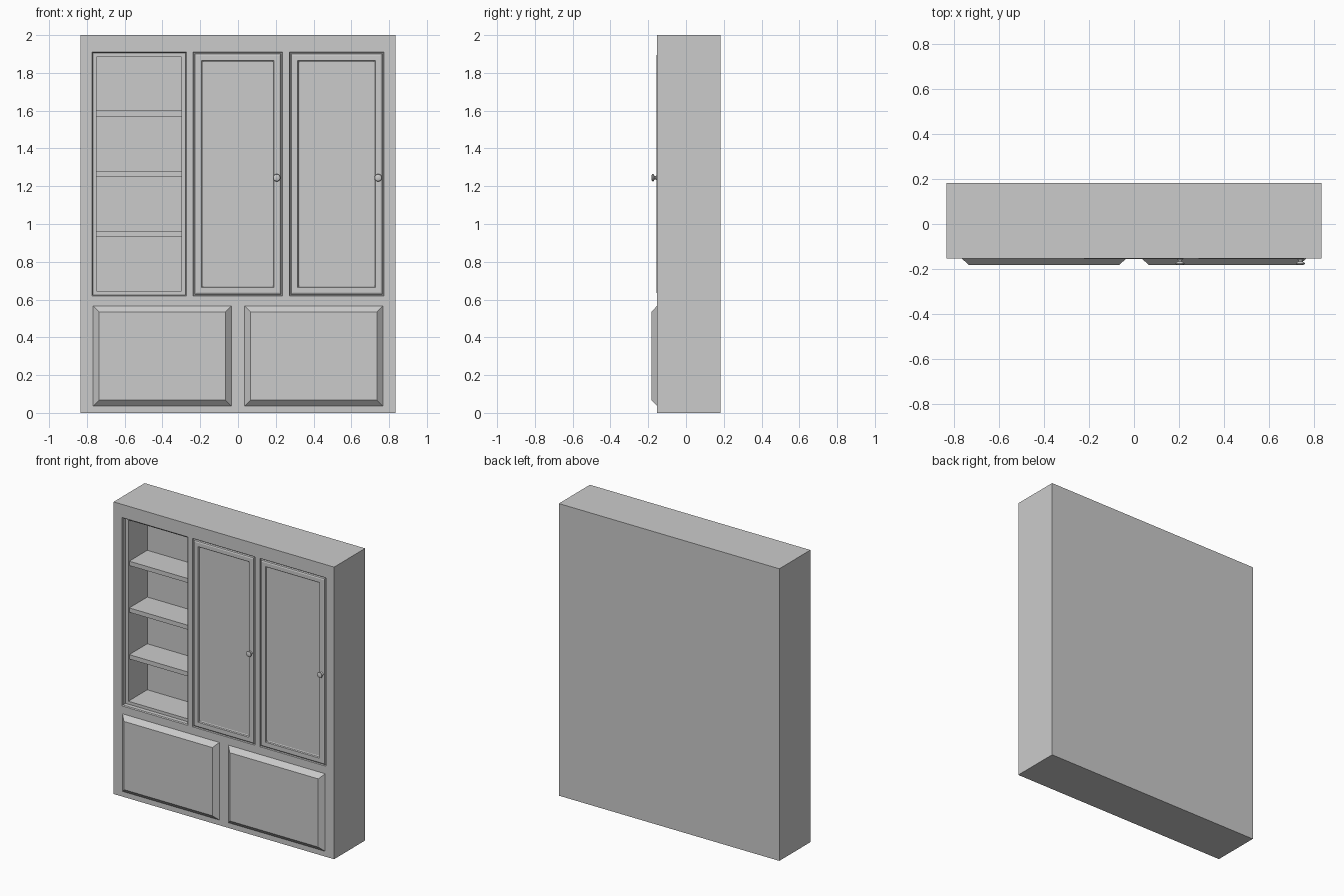
import bpy, bmesh, math
from mathutils import Vector

if "Cube" in bpy.data.objects:
    bpy.data.objects.remove(bpy.data.objects["Cube"])

FRONT, BACK = -0.153, 0.183


def finish(name, bm):
    bmesh.ops.remove_doubles(bm, verts=bm.verts, dist=1e-5)
    bmesh.ops.recalc_face_normals(bm, faces=bm.faces)
    me = bpy.data.meshes.new(name)
    bm.to_mesh(me)
    bm.free()
    ob = bpy.data.objects.new(name, me)
    bpy.context.collection.objects.link(ob)
    return ob


def nested(bm, rect, steps):
    """Stepped rectangular moulding: each step is (inset, depth behind the front); last loop is capped."""
    x0, x1, z0, z1 = rect
    loops = []
    for i, d in steps:
        y = FRONT + d
        loops.append([bm.verts.new(p) for p in ((x0 + i, y, z0 + i), (x1 - i, y, z0 + i),
                                                (x1 - i, y, z1 - i), (x0 + i, y, z1 - i))])
    for a, b in zip(loops, loops[1:]):
        for k in range(4):
            n = (k + 1) % 4
            bm.faces.new((a[k], a[n], b[n], b[k]))
    bm.faces.new(loops[-1])


def box(name, x0, x1, y0, y1, z0, z1):
    bm = bmesh.new()
    bmesh.ops.create_cube(bm, size=1)
    for v in bm.verts:
        v.co = Vector(((x0 + x1) / 2 + v.co.x * (x1 - x0), (y0 + y1) / 2 + v.co.y * (y1 - y0),
                       (z0 + z1) / 2 + v.co.z * (z1 - z0)))
    return finish(name, bm)


# Cabinet body: front grid with one shelf niche and two framed doors
NICHE = [(0, 0), (0.005, 0.006), (0.005, 0.035), (0.025, 0.035), (0.025, 0.24)]
DOOR = [(0, 0), (0.002, 0.010), (0.007, 0.010), (0.010, 0), (0.018, -0.003), (0.044, -0.003),
        (0.047, 0.006), (0.053, 0.009)]
xs = [-0.835, -0.773, -0.273, -0.237, 0.235, 0.272, 0.772, 0.835]
zs = [0, 0.62, 1.91, 2.0]
fills = {(1, 1): NICHE, (3, 1): DOOR, (5, 1): DOOR}
bm = bmesh.new()
for i in range(len(xs) - 1):
    for j in range(len(zs) - 1):
        nested(bm, (xs[i], xs[i + 1], zs[j], zs[j + 1]), fills.get((i, j), [(0, 0)]))
bmesh.ops.remove_doubles(bm, verts=bm.verts, dist=1e-5)
rim = [e for e in bm.edges if e.is_boundary]
ext = bmesh.ops.extrude_edge_only(bm, edges=rim)["geom"]
bmesh.ops.translate(bm, vec=(0, BACK - FRONT, 0),
                    verts=[g for g in ext if isinstance(g, bmesh.types.BMVert)])
bmesh.ops.edgeloop_fill(bm, edges=[e for e in bm.edges if e.is_boundary])
finish("cabinet_body", bm)

# Shelves in the niche
for n, z in enumerate((0.93, 1.25, 1.57)):
    box(f"shelf_{n + 1}", -0.748, -0.298, FRONT + 0.045, FRONT + 0.24, z, z + 0.03)

# Raised lower panels with chamfered borders
for side, x0, x1 in (("left", -0.768, -0.034), ("right", 0.034, 0.768)):
    bm = bmesh.new()
    nested(bm, (x0, x1, 0.036, 0.567), [(0, 0), (0.032, -0.030)])
    finish(f"lower_panel_{side}", bm)

# Turned door knobs
PROFILE = [(0.014, 0.002), (0.013, -0.004), (0.009, -0.008), (0.009, -0.014), (0.017, -0.018),
           (0.020, -0.022), (0.018, -0.027), (0.010, -0.030), (0, -0.0305)]
for n, x in enumerate((0.205, 0.742)):
    bm = bmesh.new()
    c = Vector((x, FRONT, 1.245))
    vs = [bm.verts.new(c + Vector((r, d, 0))) for r, d in PROFILE]
    es = [bm.edges.new(p) for p in zip(vs, vs[1:])]
    bmesh.ops.spin(bm, geom=vs + es, cent=c, axis=(0, 1, 0), angle=math.tau, steps=20)
    knob = finish(f"door_knob_{n + 1}", bm)
    bpy.ops.object.select_all(action='DESELECT')
    knob.select_set(True)
    bpy.context.view_layer.objects.active = knob
    bpy.ops.object.shade_smooth_by_angle(angle=math.radians(40))
